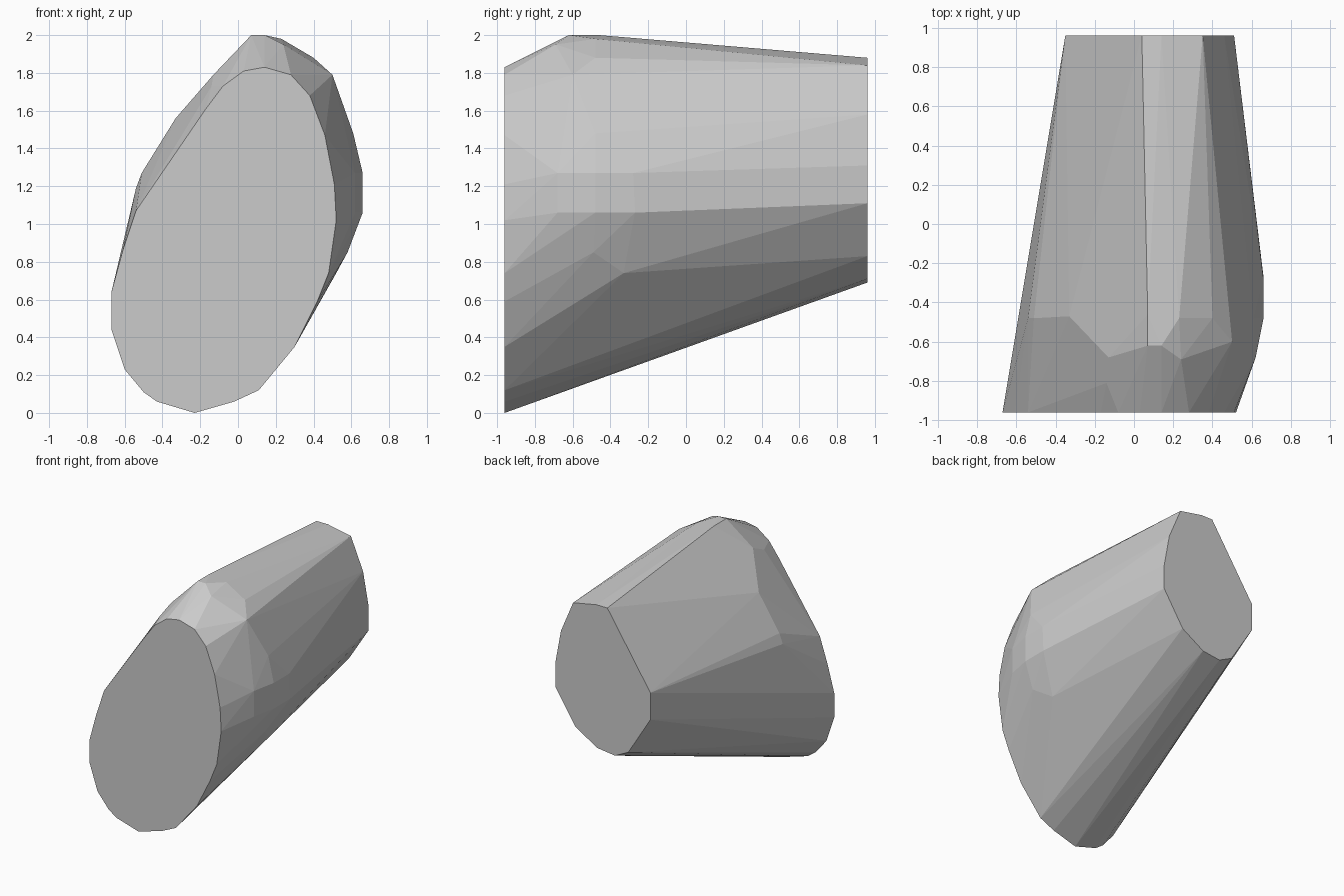
import bpy, bmesh, math

# front cap outline (x, z)
front = [(-.23, 0), (-.02, .06), (.11, .12), (.30, .35), (.42, .59), (.48, .74), (.52, 1.02),
         (.51, 1.21), (.46, 1.47), (.38, 1.68), (.28, 1.79), (.14, 1.83), (.03, 1.81),
         (-.08, 1.73), (-.17, 1.61), (-.54, 1.07), (-.61, .86), (-.67, .64), (-.67, .44),
         (-.60, .23), (-.50, .11), (-.43, .06)]
# smaller back cap outline (x, z)
back = [(-.03, .69), (.13, .71), (.33, .83), (.51, 1.11), (.51, 1.31), (.46, 1.58), (.35, 1.84),
        (.14, 1.88), (.04, 1.88), (-.35, 1.29), (-.35, 1.07), (-.15, .75)]
# shoulder corners (x, y, z)
shoulder = [(.07, -.62, 2), (.14, -.62, 2), (.07, -.46, 2), (.23, -.48, 1.98), (.40, -.48, 1.88),
            (.40, -.68, 1.83), (.24, -.69, 1.95), (.50, -.60, 1.79), (.49, -.76, 1.62),
            (.62, -.68, 1.27), (.62, -.68, 1.06), (.66, -.48, 1.27), (.66, -.48, 1.06),
            (.66, -.28, 1.27), (.66, -.27, 1.06), (.58, -.49, .85), (.52, -.33, .74),
            (.61, -.48, 1.48), (-.13, -.68, 1.79), (-.14, -.81, 1.73),
            (-.33, -.47, 1.56), (-.51, -.48, 1.27), (-.54, -.48, 1.19), (-.40, -.28, 1.42)]

# faceted convex boulder wrapped around the two caps and the shoulder
bm = bmesh.new()
pts = [(x, -.96, z) for x, z in front] + [(x, .96, z) for x, z in back] + shoulder
for p in pts:
    bm.verts.new(p)
res = bmesh.ops.convex_hull(bm, input=bm.verts[:])
bmesh.ops.delete(bm, geom=[v for v in bm.verts if not v.link_faces], context='VERTS')
bmesh.ops.dissolve_limit(bm, angle_limit=math.radians(1.5), verts=bm.verts[:], edges=bm.edges[:])
bmesh.ops.recalc_face_normals(bm, faces=bm.faces[:])
mesh = bpy.data.meshes.new("faceted_rock")
bm.to_mesh(mesh)
bm.free()
bpy.context.collection.objects.link(bpy.data.objects.new("faceted_rock", mesh))
